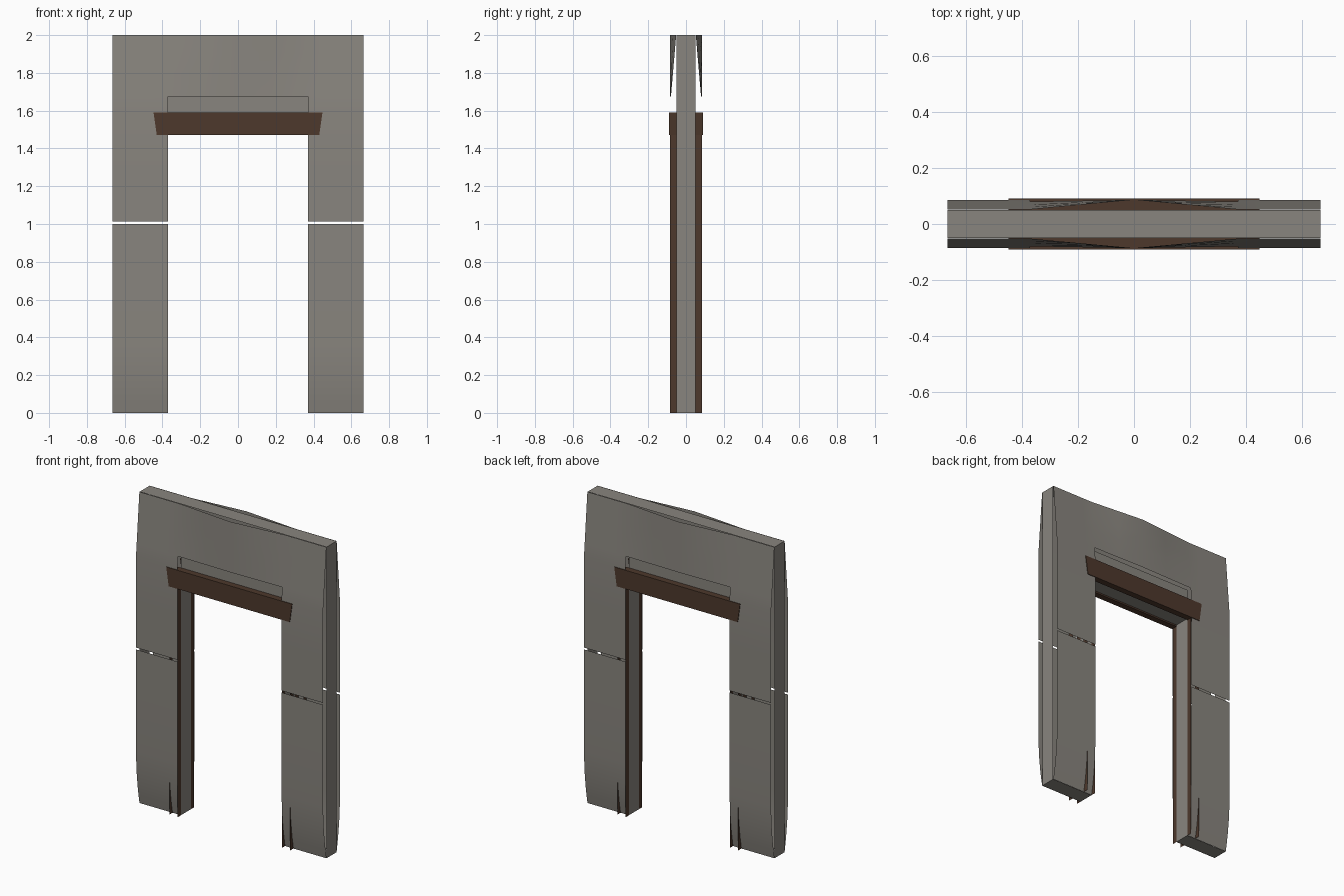
import bpy, bmesh

if "Cube" in bpy.data.objects:
    bpy.data.objects.remove(bpy.data.objects["Cube"])

def material(name, col):
    m = bpy.data.materials.new(name)
    m.diffuse_color = (*col, 1)
    m.use_nodes = True
    m.node_tree.nodes["Principled BSDF"].inputs["Base Color"].default_value = m.diffuse_color
    return m

STONE = material("stone", (0.25, 0.235, 0.21))
WOOD = material("wood", (0.075, 0.04, 0.025))
XO, XI, TOP, LINTEL = 0.665, 0.37, 2.0, 1.48

def make(name, verts, faces, mat, smooth=False):
    me = bpy.data.meshes.new(name)
    me.from_pydata(verts, [], faces)
    bm = bmesh.new()
    bm.from_mesh(me)
    loose = [v for v in bm.verts if not v.link_faces]
    bmesh.ops.delete(bm, geom=loose, context='VERTS')
    bm.to_mesh(me)
    bm.free()
    ob = bpy.data.objects.new(name, me)
    bpy.context.collection.objects.link(ob)
    me.materials.append(mat)
    if smooth:
        for p in me.polygons:
            p.use_smooth = True
    return ob

def depth(x, z):
    # stone face bulges in the middle of each span, thins at ends and corners
    if z < 0.35:
        return 0.051 + 0.034 * (1 - (1 - z / 0.35) ** 2)
    if z > 1.6:
        return 0.086 - 0.034 * (z - 1.6) / 0.4 * min(1, abs(x) / XI)
    return 0.086

def shell(name, xs, zs, side, skip=lambda x, z: False):
    n = len(xs)
    verts = [(x, side * depth(x, z), z) for z in zs for x in xs]
    faces = []
    for j in range(len(zs) - 1):
        for i in range(n - 1):
            if skip((xs[i] + xs[i + 1]) / 2, (zs[j] + zs[j + 1]) / 2):
                continue
            a = j * n + i
            f = (a, a + 1, a + n + 1, a + n)
            faces.append(f if side < 0 else f[::-1])
    make(name, verts, faces, STONE, True)

# edge band running round the whole arch outline
outline = [(-XO, 0), (-XO, TOP), (XO, TOP), (XO, 0),
           (XI, 0), (XI, LINTEL), (-XI, LINTEL), (-XI, 0)]
k = len(outline)
verts = [(x, y, z) for y in (-0.05, 0.05) for x, z in outline]
make("edge_band", verts,
     [(i, i + k, (i + 1) % k + k, (i + 1) % k) for i in range(k)], STONE)

leg = [XI, 0.445, 0.52, 0.595, XO]
neg = [-x for x in reversed(leg)]
for side, tag in ((-1, "front"), (1, "back")):
    # lower leg facings
    low = [0, 0.06, 0.12, 0.2, 0.28, 0.35, 0.7, 1.0]
    shell(tag + "_lower_right_facing", leg, low, side)
    shell(tag + "_lower_left_facing", neg, low, side)
    # upper arch facing, one piece over both legs and lintel
    shell(tag + "_arch_facing", neg + [-0.18, 0, 0.18] + leg,
          [1.012, 1.3, 1.6, 1.675, 1.8, 1.9, TOP], side,
          lambda x, z: abs(x) < XI and z < 1.675)
    # recessed stone behind the lintel plank
    y = side * 0.05
    q = (0, 1, 2, 3) if side < 0 else (3, 2, 1, 0)
    make(tag + "_lintel_recess",
         [(-XI, y, LINTEL), (XI, y, LINTEL), (XI, y, 1.675), (-XI, y, 1.675)],
         [q], STONE)
    # wooden jamb boards
    for s in (-1, 1):
        for x, edge in ((XI, "inner"), (0.43, "outer")):
            x *= s
            make(f"{tag}_jamb_{edge}_{'left' if s < 0 else 'right'}",
                 [(x, side * 0.05, 0), (x, side * 0.084, 0),
                  (x, side * 0.084, LINTEL), (x, side * 0.05, LINTEL)],
                 [(0, 1, 2, 3) if (s * side > 0) == (edge == "outer") else (3, 2, 1, 0)], WOOD)
    # tapered wooden lintel plank
    prof = [(-0.43, 1.47), (0.43, 1.47), (0.447, 1.59), (-0.447, 1.59)]
    ys = sorted((side * 0.05, side * 0.09))
    pv = [(x, yy, z) for yy in ys for x, z in prof]
    make(tag + "_lintel_plank", pv,
         [(0, 1, 2, 3), (7, 6, 5, 4)] +
         [(i, i + 4, (i + 1) % 4 + 4, (i + 1) % 4) for i in range(4)], WOOD)
